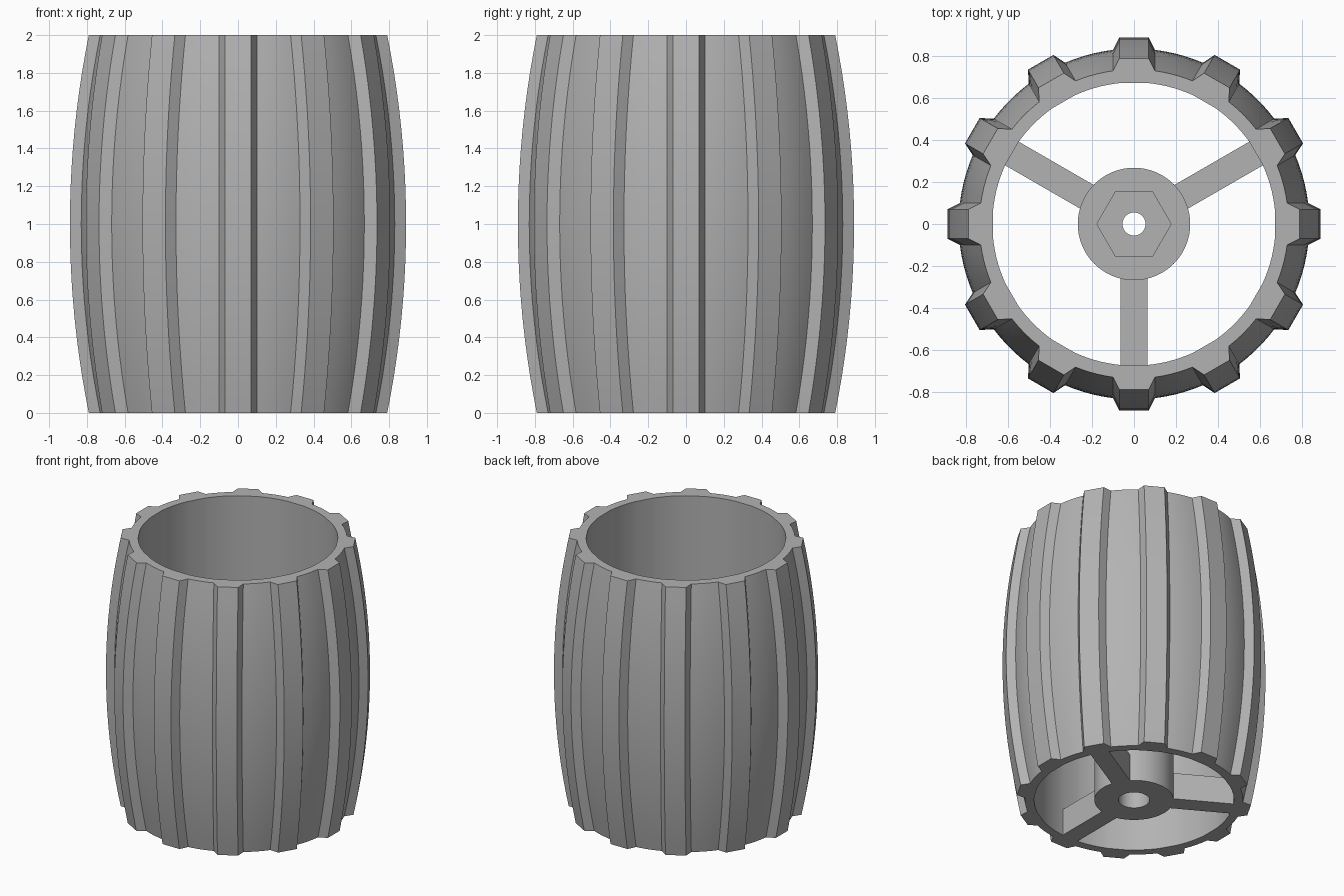
import bpy, bmesh
from math import cos, sin, pi, sqrt, atan2, hypot, radians

cube = bpy.data.objects.get("Cube")
if cube:
    bpy.data.objects.remove(cube, do_unlink=True)

grey = bpy.data.materials.new("plain_grey")
grey.use_nodes = True
COLOUR = (0.45, 0.45, 0.45, 1)
grey.diffuse_color = COLOUR
grey.node_tree.nodes["Principled BSDF"].inputs["Base Color"].default_value = COLOUR


def finish(name, bm):
    """Turn a bmesh into a named, shaded object."""
    bmesh.ops.recalc_face_normals(bm, faces=bm.faces)
    mesh = bpy.data.meshes.new(name)
    bm.to_mesh(mesh)
    bm.free()
    mesh.materials.append(grey)
    obj = bpy.data.objects.new(name, mesh)
    bpy.context.collection.objects.link(obj)
    bpy.ops.object.select_all(action='DESELECT')
    obj.select_set(True)
    bpy.context.view_layer.objects.active = obj
    bpy.ops.object.shade_smooth_by_angle(angle=radians(25))
    return obj


def loft(name, rings):
    """Join equal-sized closed rings in order, the last back to the first."""
    bm = bmesh.new()
    rows = [[bm.verts.new(p) for p in ring] for ring in rings]
    n = len(rows[0])
    for k, row in enumerate(rows):
        nxt = rows[(k + 1) % len(rows)]
        for i in range(n):
            j = (i + 1) % n
            bm.faces.new((row[i], row[j], nxt[j], nxt[i]))
    return finish(name, bm)


# Barrel tyre: twelve constant-width lugs on a crowned cylinder
LUGS, BORE = 12, 0.675
STEP = 2 * pi / LUGS


def crown(z):
    """Drop in radius away from the middle of the barrel."""
    arc = 5.05
    return arc - sqrt(arc ** 2 - (z - 1) ** 2)


def tread_ring(z):
    lug, groove = 0.89 - crown(z), 0.83 - crown(z)
    corners = [(groove, -0.1), (lug, -0.07), (lug, 0.07), (groove, 0.1)]
    half = atan2(0.1, groove)
    floor = hypot(groove, 0.1)
    section = [(hypot(r, t), atan2(t, r)) for r, t in corners]
    section += [(floor, half + (STEP - 2 * half) * s / 5) for s in range(1, 5)]
    return [(r * cos(a + k * STEP), r * sin(a + k * STEP), z)
            for k in range(LUGS) for r, a in section]


def bore_ring(z):
    out = []
    for x, y, _ in tread_ring(z):
        s = BORE / hypot(x, y)
        out.append((x * s, y * s, z))
    return out


ROWS = 20
tread = [tread_ring(2 * i / ROWS) for i in range(ROWS + 1)]
loft("barrel_tyre", tread + [bore_ring(2), bore_ring(0)])


# Hub: axle hole, hexagonal pocket above, round counterbore below
def round_ring(r, z, sides=72):
    return [(r * cos(2 * pi * i / sides), r * sin(2 * pi * i / sides), z)
            for i in range(sides)]


def hex_ring(r, z, sides=72):
    out = []
    for x, y, _ in round_ring(r, z, sides):
        off = atan2(y, x) % (pi / 3) - pi / 6
        s = cos(pi / 6) / cos(off)
        out.append((x * s, y * s, z))
    return out


HUB_TOP = 0.6
loft("hub", [round_ring(0.268, 0), round_ring(0.268, HUB_TOP),
             hex_ring(0.177, HUB_TOP), hex_ring(0.177, HUB_TOP - 0.2),
             round_ring(0.055, HUB_TOP - 0.2), round_ring(0.055, 0.25),
             round_ring(0.105, 0.25), round_ring(0.105, 0)])

# Three flat spokes joining the hub to the barrel
SPOKE_H, HALF_W = 0.2, 0.065
for i, name in enumerate(("spoke_front", "spoke_left", "spoke_right")):
    a = -pi / 2 + i * 2 * pi / 3
    bm = bmesh.new()
    bmesh.ops.create_cube(bm, size=1)
    for v in bm.verts:
        r = 0.255 if v.co.x < 0 else 0.685
        t = HALF_W if v.co.y > 0 else -HALF_W
        z = SPOKE_H if v.co.z > 0 else 0
        v.co = (r * cos(a) - t * sin(a), r * sin(a) + t * cos(a), z)
    finish(name, bm)
